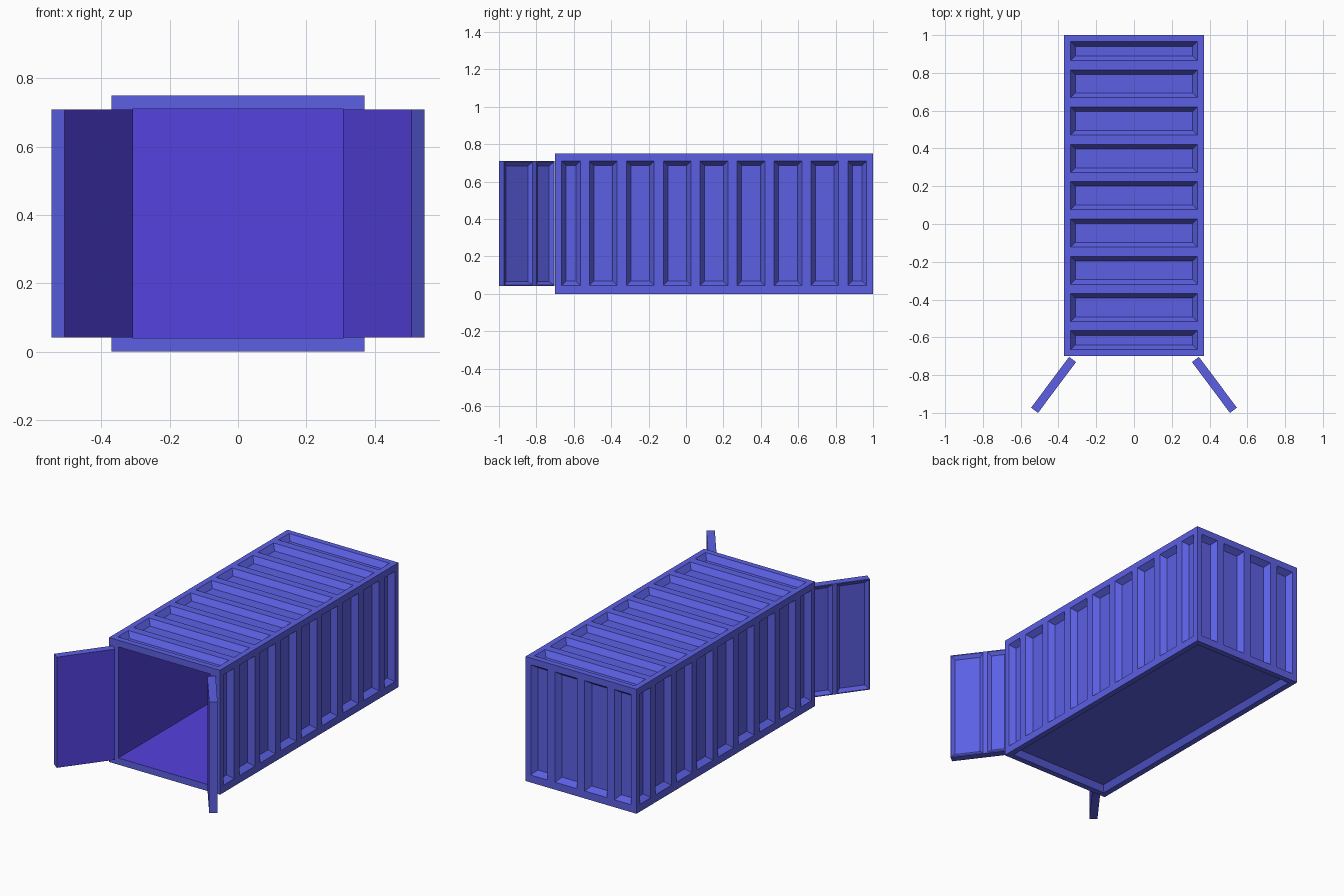
import bpy, bmesh
from mathutils import Vector as V

if "Cube" in bpy.data.objects:
    bpy.data.objects.remove(bpy.data.objects["Cube"])


def material(name, col):
    m = bpy.data.materials.new(name)
    m.diffuse_color = (*col, 1)
    m.use_nodes = True
    m.node_tree.nodes["Principled BSDF"].inputs["Base Color"].default_value = m.diffuse_color
    return m


OUTER = material("container blue", (0.107, 0.117, 0.775))
INNER = material("interior violet", (0.089, 0.054, 0.738))
X, Y, Z = V((1, 0, 0)), V((0, 1, 0)), V((0, 0, 1))


def quad(bm, pts, mat=0):
    f = bm.faces.new([bm.verts.new(p) for p in pts])
    f.material_index = mat


def panel_face(bm, o, u, v, length, height, spans, v0, v1, depth, inset):
    """Flat wall with a row of tapered recesses; u x v points outward."""
    n = u.cross(v)

    def p(a, b, d=0):
        return o + u * a + v * b - n * d

    def rect(a0, a1, b0, b1):
        quad(bm, [p(a0, b0), p(a1, b0), p(a1, b1), p(a0, b1)])

    rect(0, length, 0, v0)
    rect(0, length, v1, height)
    pos = 0
    for a0, a1 in spans:
        rect(pos, a0, v0, v1)
        rim = [p(a0, v0), p(a1, v0), p(a1, v1), p(a0, v1)]
        i = inset
        floor = [p(a0 + i, v0 + i, depth), p(a1 - i, v0 + i, depth),
                 p(a1 - i, v1 - i, depth), p(a0 + i, v1 - i, depth)]
        quad(bm, floor)
        for k in range(4):
            j = (k + 1) % 4
            quad(bm, [rim[k], rim[j], floor[j], floor[k]])
        pos = a1
    rect(pos, length, v0, v1)


def finish(bm, name):
    bmesh.ops.remove_doubles(bm, verts=bm.verts, dist=0.0001)
    me = bpy.data.meshes.new(name)
    bm.to_mesh(me)
    bm.free()
    me.materials.append(OUTER)
    me.materials.append(INNER)
    ob = bpy.data.objects.new(name, me)
    bpy.context.collection.objects.link(ob)


# Container body
W, H, Y0, Y1 = 0.37, 0.75, -0.70, 1.0
L = Y1 - Y0
D, I = 0.033, 0.024
bm = bmesh.new()
spans = [(0.035, 0.135)]
spans += [(L / 2 + k * 0.1975 - 0.074, L / 2 + k * 0.1975 + 0.074) for k in range(-3, 4)]
spans += [(L - 0.135, L - 0.035)]
back = [(0.035, 0.148), (0.197, 0.345), (0.395, 0.543), (0.592, 0.705)]

panel_face(bm, V((W, Y0, 0)), Y, Z, L, H, spans, 0.045, 0.71, D, I)            # right
panel_face(bm, V((-W, Y1, 0)), -Y, Z, L, H, spans, 0.045, 0.71, D, I)          # left
panel_face(bm, V((W, Y0, H)), Y, -X, L, 2 * W, spans, 0.035, 0.705, D, I)      # roof
panel_face(bm, V((W, Y1, 0)), -X, Z, 2 * W, H, back, 0.045, 0.71, D, I)        # back
panel_face(bm, V((-W, Y0, 0)), Y, X, L, 2 * W, [(0.035, L - 0.035)], 0.035, 0.705, D, I)  # underside

# Front frame ring and interior lining
iw, z0, z1, yb = 0.308, 0.04, 0.71, 0.955
out = [V((-W, Y0, 0)), V((W, Y0, 0)), V((W, Y0, H)), V((-W, Y0, H))]
mouth = [V((-iw, Y0, z0)), V((iw, Y0, z0)), V((iw, Y0, z1)), V((-iw, Y0, z1))]
rear = [V((p.x, yb, p.z)) for p in mouth]
for k in range(4):
    j = (k + 1) % 4
    quad(bm, [out[k], out[j], mouth[j], mouth[k]])
    quad(bm, [mouth[k], mouth[j], rear[j], rear[k]], 1)
quad(bm, rear, 1)
finish(bm, "container_body")

# Open doors: panelled outside, plain violet inside
DL, T, DZ, DH = 0.336, 0.046, 0.042, 0.667
u = V((-0.599, 0.801, 0)).normalized()
n = u.cross(Z)
tip = V((0.508, -1.0, DZ))
for side, name in ((1, "right_door"), (-1, "left_door")):
    bm = bmesh.new()
    panel_face(bm, tip + n * T, u, Z, DL, DH, [(0.004, 0.190), (0.216, 0.332)],
               0.005, DH - 0.005, 0.016, 0.02)
    a, b = tip, tip + u * DL
    c, d = b + n * T, a + n * T
    up = Z * DH
    quad(bm, [b, a, a + up, b + up], 1)        # inside face
    quad(bm, [a, d, d + up, a + up])           # tip edge
    quad(bm, [c, b, b + up, c + up])           # hinge edge
    quad(bm, [a + up, d + up, c + up, b + up])  # top
    quad(bm, [a, b, c, d])                     # bottom
    if side < 0:
        for vert in bm.verts:
            vert.co.x *= -1
        bmesh.ops.reverse_faces(bm, faces=bm.faces)
    finish(bm, name)
